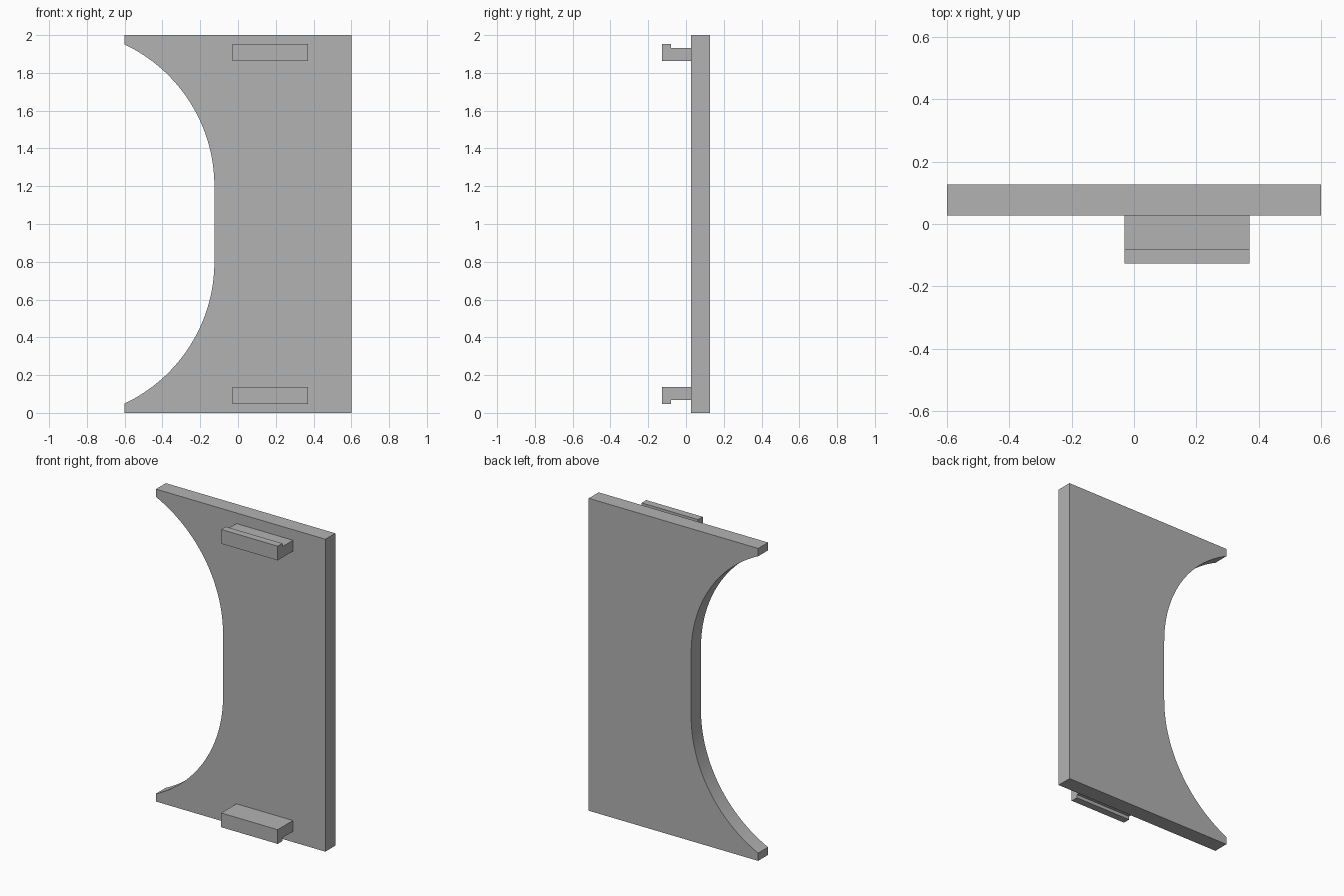
import bpy
import bmesh
from math import sin, cos, radians, asin
from mathutils import Vector

cube = bpy.data.objects.get("Cube")
if cube:
    bpy.data.objects.remove(cube, do_unlink=True)

# One plain grey for the whole panel
grey = bpy.data.materials.new("plain_grey")
grey.use_nodes = True
colour = (0.448, 0.448, 0.448, 1)
grey.diffuse_color = colour
grey.node_tree.nodes["Principled BSDF"].inputs["Base Color"].default_value = colour


def extrude_profile(name, points, direction):
    """Make a solid by sweeping a closed 3D profile along a direction."""
    bm = bmesh.new()
    face = bm.faces.new([bm.verts.new(p) for p in points])
    swept = bmesh.ops.extrude_face_region(bm, geom=[face])["geom"]
    verts = [v for v in swept if isinstance(v, bmesh.types.BMVert)]
    bmesh.ops.translate(bm, verts=verts, vec=Vector(direction))
    bmesh.ops.recalc_face_normals(bm, faces=bm.faces)
    mesh = bpy.data.meshes.new(name)
    bm.to_mesh(mesh)
    bm.free()
    mesh.materials.append(grey)
    obj = bpy.data.objects.new(name, mesh)
    bpy.context.collection.objects.link(obj)
    return obj


HEIGHT = 2.0
HALF_WIDTH = 0.6
DEPTH = 0.127
PLATE_FRONT = 0.027

# Panel: rectangle with a curved cut-out on its right edge
waist_x, arc_z, radius, tip_z = -0.125, 1.2, 0.83, 1.95
sweep = asin((tip_z - arc_z) / radius)
steps = 32
upper_arc = []
for i in range(steps + 1):
    a = sweep * (1 - i / steps)
    upper_arc.append((waist_x - radius + radius * cos(a), arc_z + radius * sin(a)))
upper_arc[0] = (-HALF_WIDTH, tip_z)
lower_arc = [(x, HEIGHT - z) for x, z in reversed(upper_arc)]
outline = [(HALF_WIDTH, 0), (HALF_WIDTH, HEIGHT), (-HALF_WIDTH, HEIGHT)]
outline += upper_arc + lower_arc + [(-HALF_WIDTH, 0)]
panel = extrude_profile("panel", [(x, PLATE_FRONT, z) for x, z in outline],
                        (0, DEPTH - PLATE_FRONT, 0))
bpy.context.view_layer.objects.active = panel
panel.select_set(True)
bpy.ops.object.shade_smooth_by_angle(angle=radians(30))

# Hooks: bars on the front whose lips point to the nearer panel end
hook = [(PLATE_FRONT, 1.862), (PLATE_FRONT, 1.932), (-0.08, 1.932),
        (-0.08, 1.953), (-DEPTH, 1.953), (-DEPTH, 1.862)]
hook_left, hook_length = -0.03, 0.4
for name, flip in (("upper_hook", False), ("lower_hook", True)):
    points = [(hook_left, y, HEIGHT - z if flip else z) for y, z in hook]
    extrude_profile(name, points, (hook_length, 0, 0))
